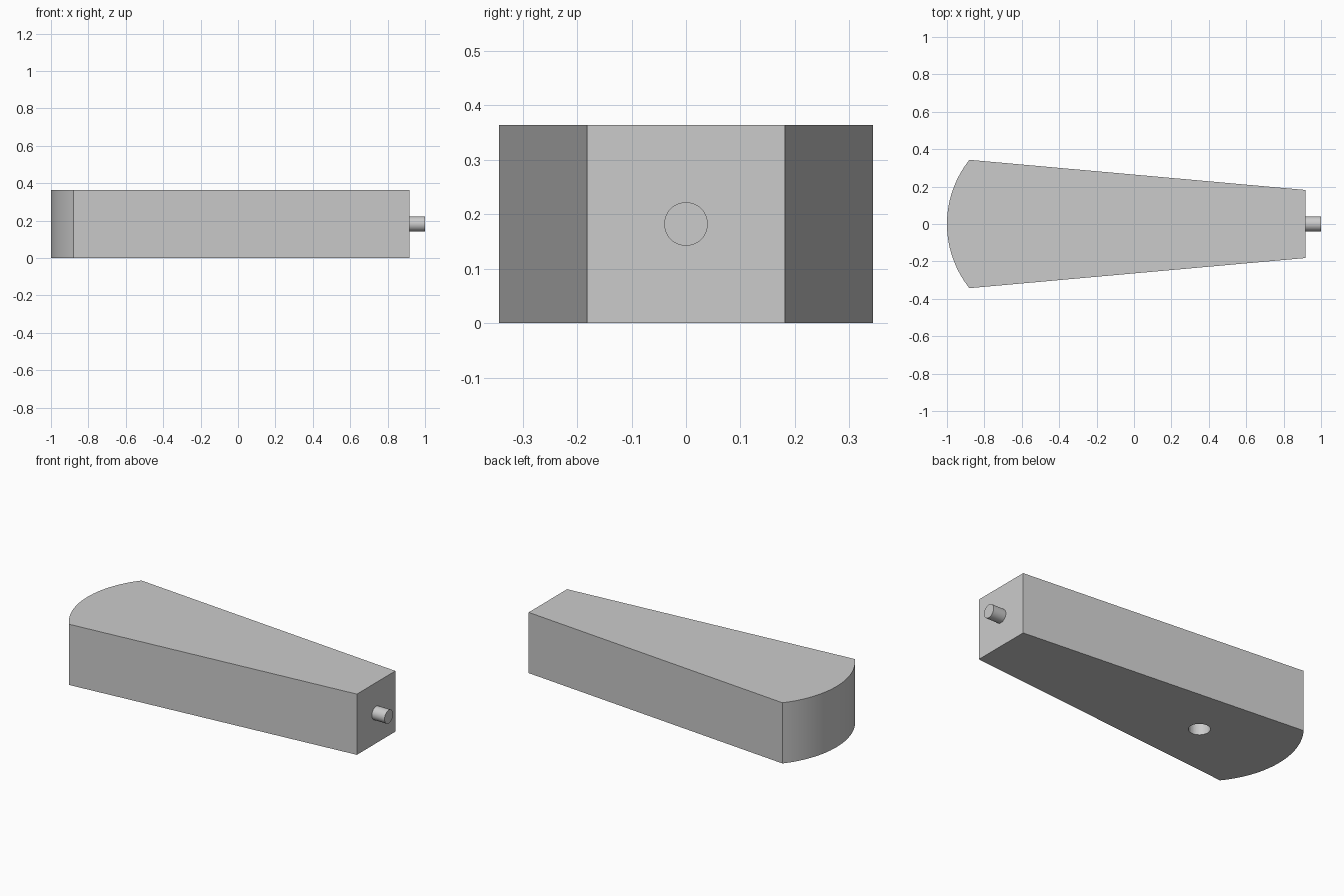
import bpy, bmesh, math

if "Cube" in bpy.data.objects:
    bpy.data.objects.remove(bpy.data.objects["Cube"])

HEIGHT = 0.364
TIP_X, TIP_HALF = 0.916, 0.182
ARC_X, ARC_R, ARC_HALF = -0.45, 0.55, 0.343


def smooth(obj):
    bpy.ops.object.select_all(action='DESELECT')
    obj.select_set(True)
    bpy.context.view_layer.objects.active = obj
    bpy.ops.object.shade_smooth_by_angle(angle=math.radians(30))


def cylinder(name, radius, depth, location, rotation=(0, 0, 0)):
    bpy.ops.mesh.primitive_cylinder_add(vertices=48, radius=radius, depth=depth,
                                        location=location, rotation=rotation)
    obj = bpy.context.object
    obj.name = name
    return obj


# Tapered body: narrow flat end, rounded wide end
half = math.asin(ARC_HALF / ARC_R)
steps = 40
outline = [(TIP_X, -TIP_HALF), (TIP_X, TIP_HALF)]
for i in range(steps + 1):
    a = math.pi - half + 2 * half * i / steps
    outline.append((ARC_X + ARC_R * math.cos(a), ARC_R * math.sin(a)))

bm = bmesh.new()
base = bm.faces.new([bm.verts.new((x, y, 0)) for x, y in outline])
top = bmesh.ops.extrude_face_region(bm, geom=[base], use_keep_orig=True)
bmesh.ops.translate(bm, vec=(0, 0, HEIGHT),
                    verts=[v for v in top['geom'] if isinstance(v, bmesh.types.BMVert)])
bmesh.ops.recalc_face_normals(bm, faces=bm.faces)
mesh = bpy.data.meshes.new("tapered_body")
bm.to_mesh(mesh)
bm.free()
body = bpy.data.objects.new("tapered_body", mesh)
bpy.context.collection.objects.link(body)

# Blind pivot hole in the underside, at the centre of the rounded end
cutter = cylinder("pivot_hole_cutter", 0.058, HEIGHT, (ARC_X, 0, 0))
cutter.hide_render = True
cutter.hide_set(True)
hole = body.modifiers.new("pivot_hole", 'BOOLEAN')
hole.operation = 'DIFFERENCE'
hole.solver = 'EXACT'
hole.object = cutter
smooth(body)

# Pin on the narrow end
pin = cylinder("end_pin", 0.04, 1 - TIP_X, ((1 + TIP_X) / 2, 0, HEIGHT / 2),
               (0, math.pi / 2, 0))
smooth(pin)
